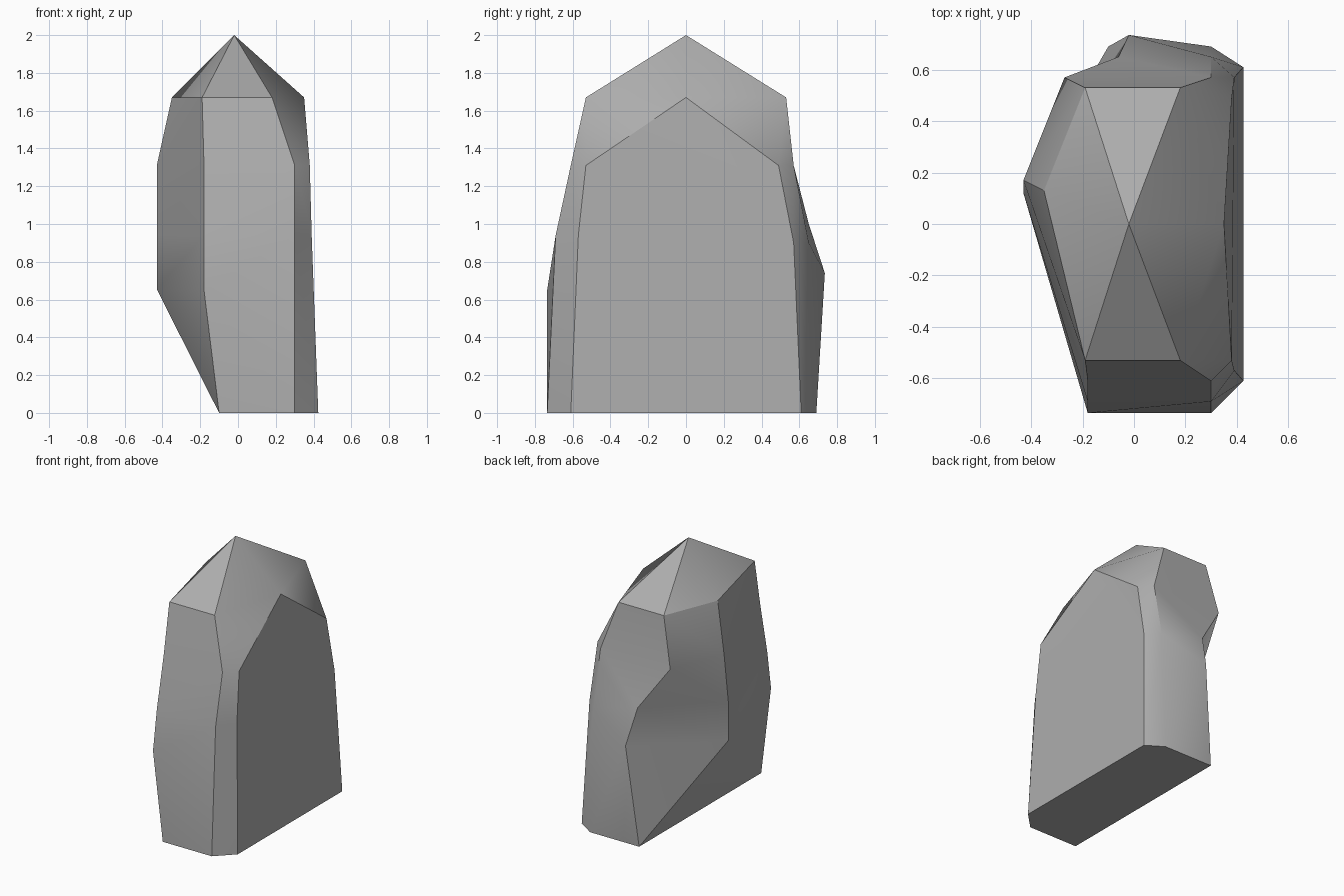
import bpy
import bmesh
import math
from mathutils import Vector

if "Cube" in bpy.data.objects:
    bpy.data.objects.remove(bpy.data.objects["Cube"], do_unlink=True)

# Plain grey stone
stone = bpy.data.materials.new("grey stone")
stone.use_nodes = True
grey = (0.42, 0.42, 0.42, 1)
stone.diffuse_color = grey
stone.node_tree.nodes["Principled BSDF"].inputs["Base Color"].default_value = grey

# Ridge lines of the boulder, each running from shoulder to foot
apex = (-.02, 0, 2)
east_shoulder = (.35, 0, 1.67)
back_foot = (-.1, .69, 0)
front_left = [(-.19, -.53, 1.67), (-.18, -.61, 1.31), (-.18, -.69, .94),
              (-.18, -.735, .65), (-.1, -.735, 0)]
front_right = [(.18, -.53, 1.67), (.3, -.61, 1.31), (.3, -.69, .94), (.3, -.735, 0)]
east_front = [east_shoulder, (.38, -.53, 1.31), (.39, -.57, .94), (.425, -.61, 0)]
east_back = [east_shoulder, (.38, .49, 1.31), (.39, .57, .9), (.425, .61, 0)]
back_right = [(.18, .53, 1.67), (.3, .57, 1.31), (.3, .65, .9), (.3, .69, 0)]
back_left = [(-.19, .53, 1.67), (-.27, .57, 1.31), (-.06, .65, 1),
             (-.02, .735, .74), back_foot]
west = [(-.35, .13, 1.67), (-.43, .17, 1.31), (-.43, .12, .94),
        (-.43, .12, .655), back_foot]
ridges = [front_left, front_right, east_front, east_back, back_right, back_left, west]

bm = bmesh.new()
points = {}


def vert(co):
    if co not in points:
        points[co] = bm.verts.new(co)
    return points[co]


def gap(a, b):
    return (Vector(a) - Vector(b)).length


def stitch(a, b):
    """Skin two neighbouring ridges, always taking the shorter cross edge."""
    a, b = [apex] + a, [apex] + b
    i = j = 0
    while i < len(a) - 1 or j < len(b) - 1:
        step_a = j == len(b) - 1 or (
            i < len(a) - 1 and gap(a[i + 1], b[j]) <= gap(a[i], b[j + 1]))
        corner = a[i + 1] if step_a else b[j + 1]
        tri = (a[i], b[j], corner)
        if len(set(tri)) == 3:
            bm.faces.new([vert(co) for co in tri])
        if step_a:
            i += 1
        else:
            j += 1


for k, ridge in enumerate(ridges):
    stitch(ridge, ridges[(k + 1) % len(ridges)])

# Flat underside
feet = list(dict.fromkeys(ridge[-1] for ridge in ridges))
bm.faces.new([vert(co) for co in feet])
bmesh.ops.recalc_face_normals(bm, faces=bm.faces)

mesh = bpy.data.meshes.new("boulder")
bm.to_mesh(mesh)
bm.free()
mesh.materials.append(stone)
boulder = bpy.data.objects.new("boulder", mesh)
bpy.context.collection.objects.link(boulder)

# Soften the shallow creases only
bpy.ops.object.select_all(action='DESELECT')
boulder.select_set(True)
bpy.context.view_layer.objects.active = boulder
bpy.ops.object.shade_smooth_by_angle(angle=math.radians(30))
